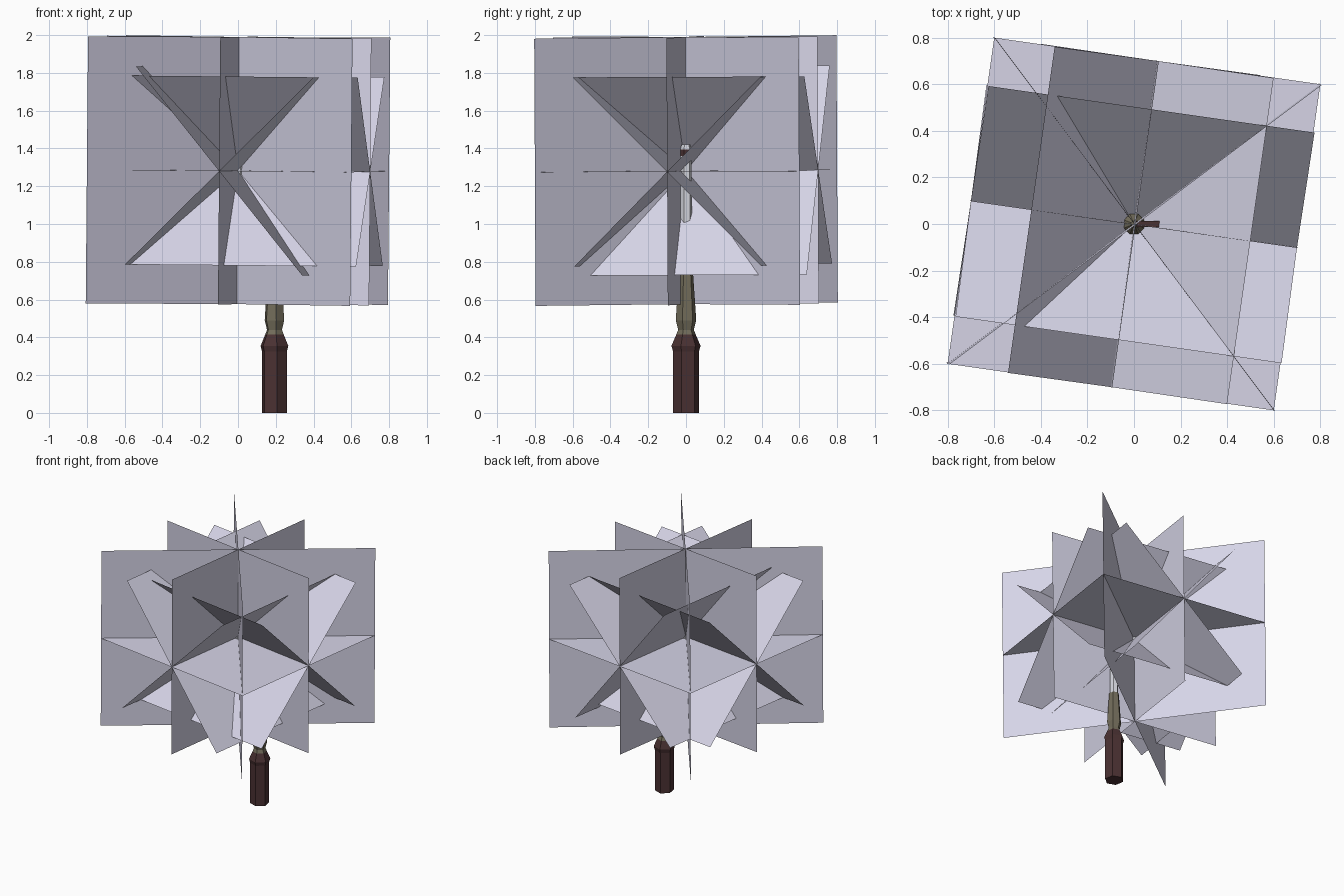
import bpy, bmesh, math
from mathutils import Matrix, Vector

if "Cube" in bpy.data.objects:
    bpy.data.objects.remove(bpy.data.objects["Cube"])


def srgb(*c):
    return tuple(((v / 255 + 0.055) / 1.055) ** 2.4 for v in c) + (1.0,)


def material(name, *c):
    m = bpy.data.materials.new(name)
    m.diffuse_color = srgb(*c)
    m.use_nodes = True
    m.node_tree.nodes["Principled BSDF"].inputs["Base Color"].default_value = m.diffuse_color
    return m


GLOW = material("pale_glow", 215, 213, 232)
WOOD = material("dark_red_brown", 74, 49, 50)
BRASS = material("dull_brass", 114, 108, 90)
STEEL = material("pale_metal", 215, 216, 224)


def finish(bm, name, mat):
    mesh = bpy.data.meshes.new(name)
    bm.to_mesh(mesh)
    bm.free()
    mesh.materials.append(mat)
    obj = bpy.data.objects.new(name, mesh)
    bpy.context.collection.objects.link(obj)
    return obj


def lathe(name, mat, profile, sides, x=0.0, turn=0.0):
    """Low-poly turned part from (radius, z) pairs, capped at both ends."""
    bm = bmesh.new()
    rings = []
    for r, z in profile:
        angles = [math.radians(turn) + math.tau * i / sides for i in range(sides)]
        rings.append([bm.verts.new((x + r * math.cos(a), r * math.sin(a), z)) for a in angles])
    for lo, hi in zip(rings, rings[1:]):
        for i in range(sides):
            j = (i + 1) % sides
            bm.faces.new((lo[i], lo[j], hi[j], hi[i]))
    bm.faces.new(rings[0][::-1])
    bm.faces.new(rings[-1])
    return finish(bm, name, mat)


# Rays of light: flat cards crossing at the lantern
H = math.sqrt(0.5)
tilt = (Matrix.Translation((0, 0, 1.283))
        @ Matrix.Rotation(math.radians(0.3), 4, 'X')
        @ Matrix.Rotation(math.radians(0.5), 4, 'Y')
        @ Matrix.Rotation(math.radians(-8.13), 4, 'Z'))
cards = {
    "side": ((H, 0, 0), (0, 0, H)),
    "depth": ((0, H, 0), (0, 0, H)),
    "level": ((H, 0, 0), (0, H, 0)),
    "diagonal_a": ((H, H, 0), (0, 0, H)),
    "diagonal_b": ((-H, H, 0), (0, 0, H)),
    "rise_right": ((0.5, 0, 0.5), (0, H, 0)),
    "rise_left": ((-0.45, 0, 0.55), (0, H, 0)),
    "rise_back": ((0, 0.5, 0.5), (H, 0, 0)),
    "rise_front": ((0, -0.5, 0.5), (H, 0, 0)),
}
for name, (u, v) in cards.items():
    u, v = Vector(u), Vector(v)
    bm = bmesh.new()
    bm.faces.new([bm.verts.new(tilt @ p) for p in (-u - v, u - v, u + v, v - u)])
    finish(bm, "glow_card_" + name, GLOW)

# Lamp post
PX = 0.193
lathe("post_base", WOOD, [(.07, 0), (.07, .325), (.078, .355), (.052, .415)], 6, PX, 40)
lathe("post_collar", BRASS, [(.052, .415), (.042, .44), (.055, .49), (.038, .74)], 6, PX, 40)
lathe("post_shaft", STEEL, [(.033, .74), (.03, 1.36)], 6, PX, 40)
lathe("post_band", WOOD, [(.032, 1.36), (.032, 1.395)], 6, PX, 40)
lathe("post_cap", STEEL, [(.03, 1.395), (.024, 1.42)], 6, PX, 40)

# Arm reaching over to the lantern
bm = bmesh.new()
bmesh.ops.create_cube(bm, size=1, matrix=Matrix.Translation((.095, 0, 1.375))
                      @ Matrix.Diagonal((.19, .026, .026, 1)))
finish(bm, "arm", WOOD)

# Hanging lantern
lathe("lantern_roof", BRASS, [(.047, 1.325), (.044, 1.34), (.018, 1.375), (.012, 1.4)], 8, 0, 22.5)
lathe("lantern_glass", STEEL, [(.028, 1.2), (.038, 1.325)], 8, 0, 22.5)
lathe("lantern_floor", BRASS, [(.022, 1.175), (.034, 1.185), (.034, 1.2)], 8, 0, 22.5)
lathe("lantern_drop", STEEL, [(.006, 1.15), (.012, 1.175)], 8, 0, 22.5)
